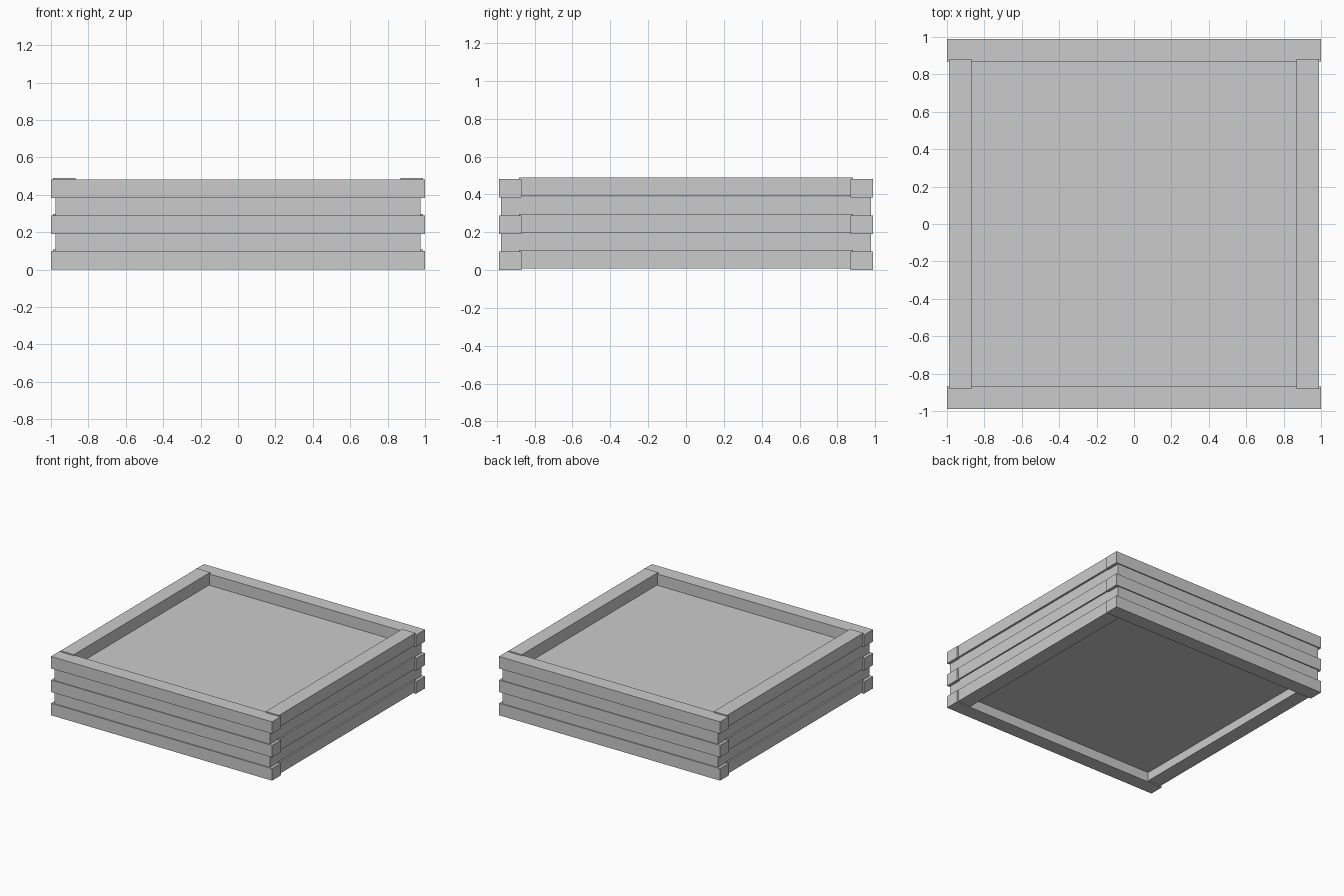
import bpy

if "Cube" in bpy.data.objects:
    bpy.data.objects.remove(bpy.data.objects["Cube"])


def box(name, x0, x1, y0, y1, z0, z1):
    bpy.ops.mesh.primitive_cube_add(
        size=1, location=((x0 + x1) / 2, (y0 + y1) / 2, (z0 + z1) / 2))
    ob = bpy.context.object
    ob.name = name
    ob.scale = (x1 - x0, y1 - y0, z1 - z0)
    bpy.ops.object.transform_apply(location=False, rotation=False, scale=True)
    return ob


# Solid inner core, recessed behind the planks, with its top below the rim
box("core", -0.976, 0.976, -0.979, 0.979, 0.08, 0.388)

# Three courses of planks around the core
for i, z in enumerate((0.0, 0.19, 0.383)):
    for side, s in (("front", -1), ("back", 1)):
        y0, y1 = sorted((s * 0.87, s * 0.988))
        box(f"{side}_plank_{i + 1}", -1, 1, y0, y1, z, z + 0.098)
    # Side planks sit slightly higher and overlap the end planks
    for side, s in (("left", -1), ("right", 1)):
        x0, x1 = sorted((s * 0.868, s * 0.988))
        box(f"{side}_plank_{i + 1}", x0, x1, -0.882, 0.882, z + 0.009, z + 0.107)
